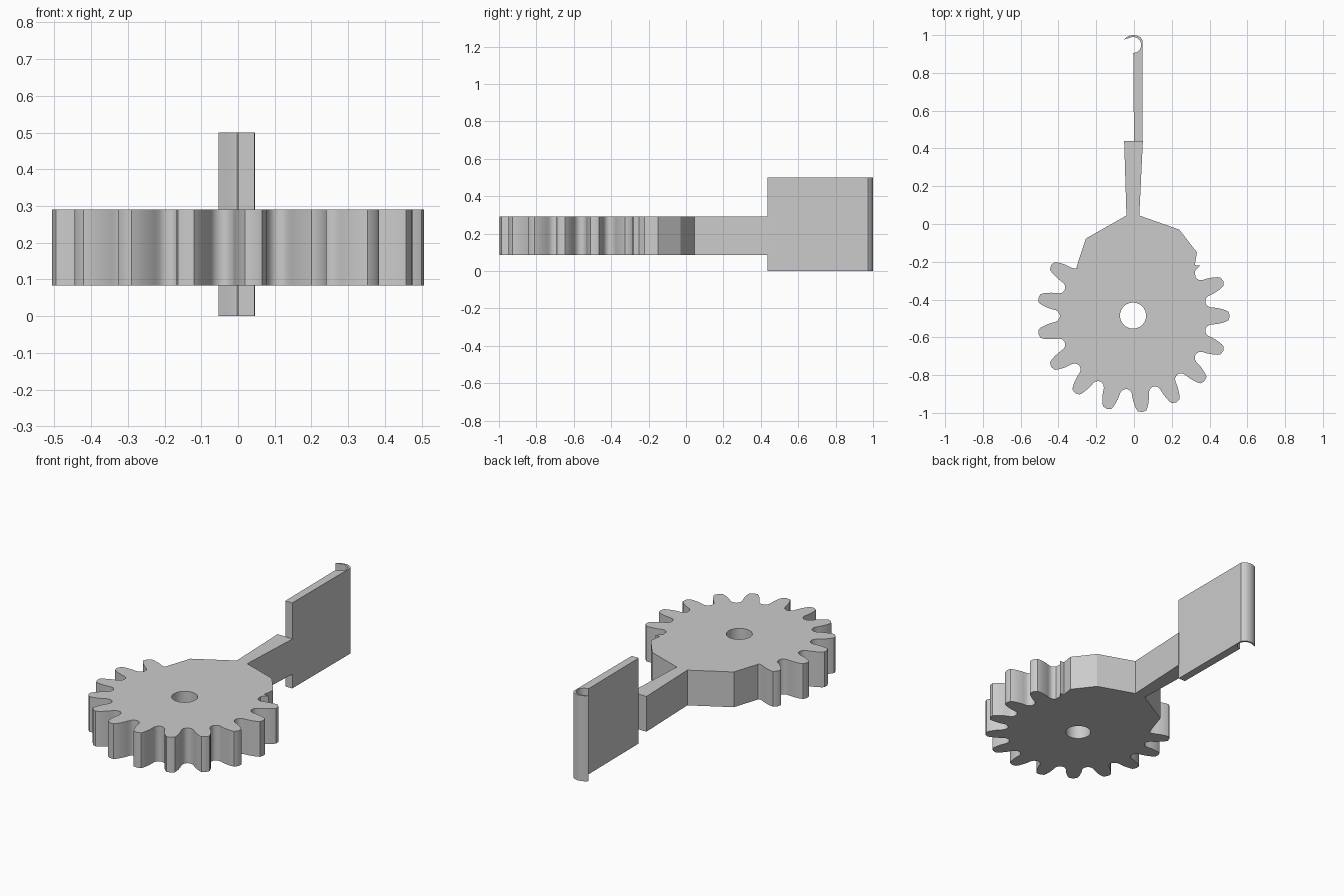
import bpy
from math import sin, cos, radians

cube = bpy.data.objects.get("Cube")
if cube:
    bpy.data.objects.remove(cube, do_unlink=True)

# single grey material
grey = bpy.data.materials.new("plain_grey")
grey.use_nodes = True
colour = (0.6, 0.6, 0.6, 1)
grey.diffuse_color = colour
grey.node_tree.nodes["Principled BSDF"].inputs["Base Color"].default_value = colour


def polar(centre, radius, degrees):
    a = radians(degrees)
    return (centre[0] + radius * cos(a), centre[1] + radius * sin(a))


def extruded(name, outlines, bottom, top):
    """Fill closed outlines (inner ones become holes) and extrude upward."""
    curve = bpy.data.curves.new(name, 'CURVE')
    curve.dimensions = '2D'
    curve.fill_mode = 'BOTH'
    curve.extrude = (top - bottom) / 2
    for outline in outlines:
        spline = curve.splines.new('POLY')
        spline.points.add(len(outline) - 1)
        for point, (x, y) in zip(spline.points, outline):
            point.co = (x, y, 0, 1)
        spline.use_cyclic_u = True
    obj = bpy.data.objects.new(name, curve)
    bpy.context.collection.objects.link(obj)
    obj.location.z = (top + bottom) / 2
    bpy.ops.object.select_all(action='DESELECT')
    obj.select_set(True)
    bpy.context.view_layer.objects.active = obj
    bpy.ops.object.convert(target='MESH')
    obj = bpy.context.object
    obj.data.materials.clear()
    obj.data.materials.append(grey)
    # weld the caps to the walls
    bpy.ops.object.mode_set(mode='EDIT')
    bpy.ops.mesh.select_all(action='SELECT')
    bpy.ops.mesh.remove_doubles(threshold=0.0001)
    bpy.ops.mesh.normals_make_consistent(inside=False)
    bpy.ops.object.mode_set(mode='OBJECT')
    bpy.ops.object.shade_smooth_by_angle(angle=radians(32))
    return obj


# gear teeth: half profile as (radius, angle from tooth centre)
centre = (-0.004, -0.487)
pitch = 360 / 17
flank = [(0.391, 9), (0.398, 7.4), (0.412, 6.3), (0.43, 5.9),
         (0.45, 5.3), (0.47, 4.5), (0.49, 3.6), (0.505, 2.6)]
tooth = [(r, -a) for r, a in flank] + [(0.511, 0)] + flank[::-1]
outline = []
for k in range(-10, 2):
    outline += [polar(centre, r, k * pitch + a) for r, a in tooth]
    outline.append(polar(centre, 0.388, (k + 0.5) * pitch))

# angular shoulder and tapering arm, from right to left
outline += [(0.322, -0.25), (0.35, -0.22), (0.322, -0.218), (0.333, -0.15),
            (0.24, -0.03), (0.028, 0.045), (0.047, 0.44), (-0.052, 0.44),
            (-0.04, 0.045), (-0.255, -0.077), (-0.305, -0.23)]
hole = [polar((-0.005, -0.485), 0.069, a) for a in range(0, 360, 10)]
extruded("gear_with_arm", [outline, hole], 0.084, 0.29)

# tall blade ending in a curled hook
curl = [polar((-0.004, 0.948), 0.042, a) for a in range(100, -91, -10)]
blade = [(0, 0.437), (0.045, 0.437), (0.046, 0.972), (0.035, 0.988),
         (0.02, 0.996), (0, 1.0), (-0.022, 0.997), (-0.04, 0.989),
         (-0.053, 0.977), (-0.03, 0.983)] + curl
extruded("hooked_blade", [blade], 0, 0.5)
